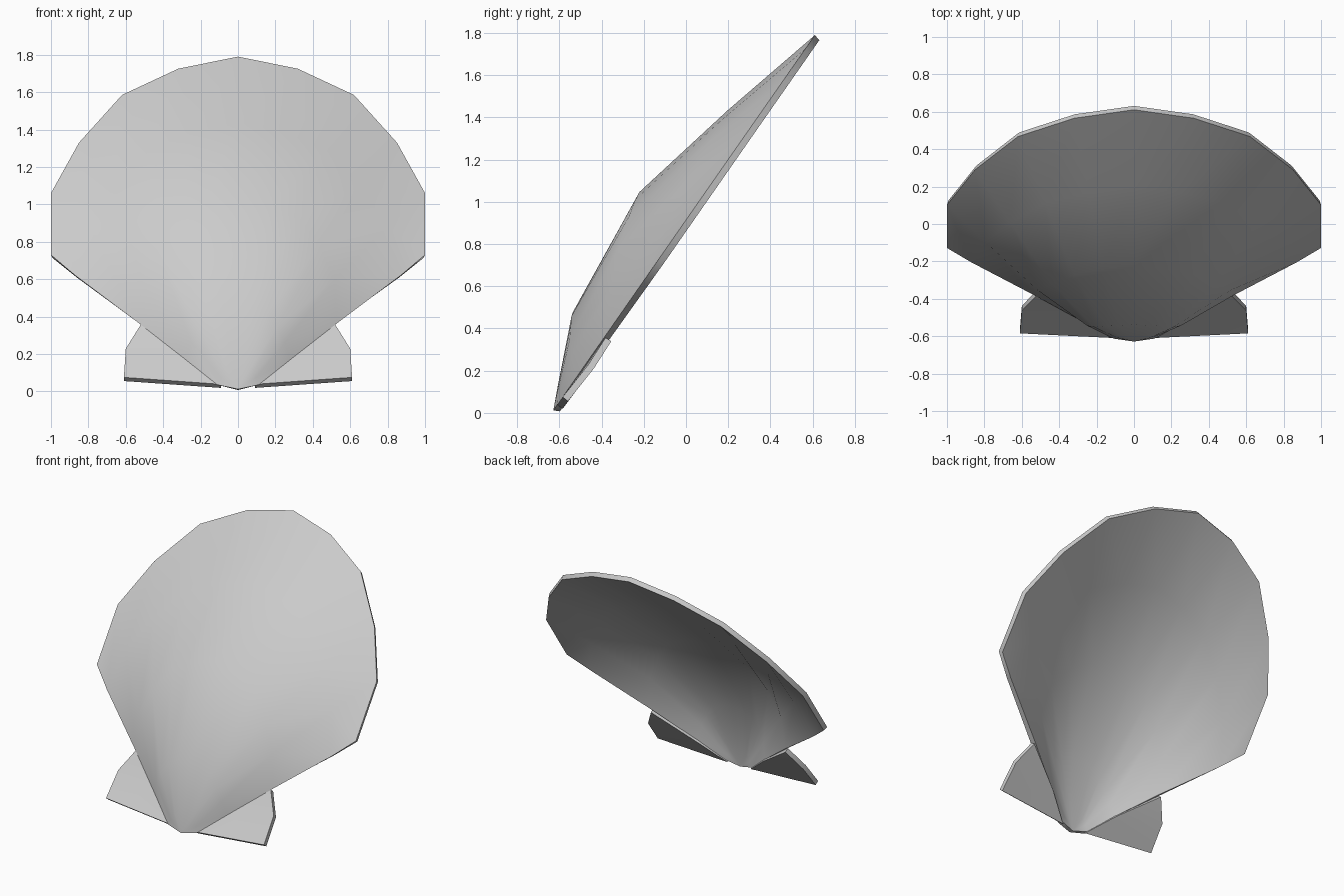
import bpy, bmesh
from mathutils import Vector

if "Cube" in bpy.data.objects:
    bpy.data.objects.remove(bpy.data.objects["Cube"])

OUT = Vector((0, -0.821, 0.571))      # outward normal of the tilted rim plane


def on_plane(x, z, n=0.0):
    """Point above front-view position x, z on the rim plane, raised by n."""
    return Vector((x, -0.63 + 0.697 * (z - 0.01), z)) + OUT * n


def make_part(name, verts, faces, thickness):
    mesh = bpy.data.meshes.new(name)
    mesh.from_pydata(verts, [], faces)
    bm = bmesh.new()
    bm.from_mesh(mesh)
    bm.normal_update()
    if sum((f.normal * f.calc_area()).dot(OUT) for f in bm.faces) < 0:
        bmesh.ops.reverse_faces(bm, faces=bm.faces[:])
    bm.to_mesh(mesh)
    bm.free()
    ob = bpy.data.objects.new(name, mesh)
    bpy.context.collection.objects.link(ob)
    bpy.ops.object.select_all(action='DESELECT')
    ob.select_set(True)
    bpy.context.view_layer.objects.active = ob
    mod = ob.modifiers.new("wall", 'SOLIDIFY')
    mod.thickness = thickness
    mod.offset = -1
    bpy.ops.object.modifier_apply(modifier=mod.name)
    bpy.ops.object.shade_smooth_by_angle(angle=0.9)
    return ob


# Shell: spokes fan out from the blunt beak, crossed by domed rings
rim = [(0, 1.79), (0.32, 1.725), (0.62, 1.585), (0.85, 1.33), (1.0, 1.06)]
side = [(0.11, 0.035), (0.28, 0.17), (0.53, 0.365), (0.87, 0.62), (1.0, 0.73)]
# fraction along spoke, dome height, fullness of the cross-section, widening
rings = [(0.05, 0.048, 2.2, 0.9), (0.20, 0.19, 2.2, 0.25), (0.50, 0.257, 2.5, 0.03),
         (0.757, 0.135, 2.5, 0), (1.0, 0.0, 2, 0)]
verts = [on_plane(0, 0.012)]
for j, (frac, height, full, widen) in enumerate(rings):
    for k in range(-5, 6):
        a, s = abs(k), (1 if k >= 0 else -1)
        t = a / 5
        if a == 5:
            x, z = side[j]
        else:
            f = frac + (0.06 * t * t if j == 3 else 0)
            x, z = rim[a][0] * f * (1 + widen), 0.01 + (rim[a][1] - 0.01) * f
        verts.append(on_plane(s * x, z, height * (1 - t ** full)))
faces = [(0, 1 + k, 2 + k) for k in range(10)]
for j in range(len(rings) - 1):
    for k in range(10):
        a = 1 + j * 11 + k
        faces.append((a, a + 11, a + 12, a + 1))
make_part("shell_valve", verts, faces, 0.032)

# Ears: slightly bent wings lying in the rim plane on both sides of the beak
ear = [(0.09, 0.038, 0), (0.61, 0.075, 0), (0.6, 0.235, -0.012),
       (0.52, 0.36, -0.006), (0.26, 0.18, -0.006)]
for s, label in ((1, "right"), (-1, "left")):
    pts = [on_plane(s * x, z, n) for x, z, n in ear]
    make_part("ear_" + label, pts, [(0, 1, 4), (1, 2, 4), (2, 3, 4)], 0.032)
